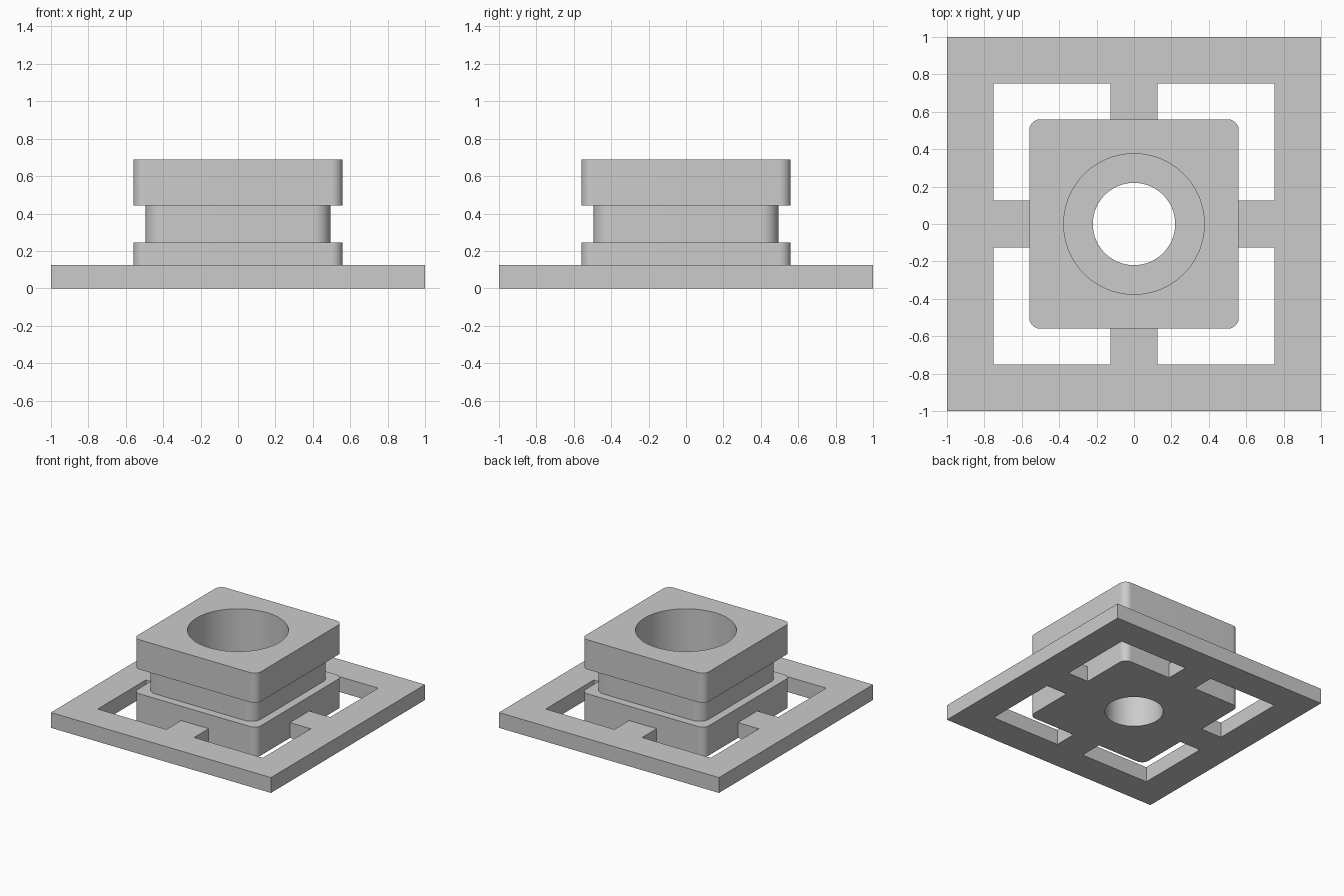
import bpy
import bmesh
from math import cos, sin, pi, radians

cube = bpy.data.objects.get("Cube")
if cube:
    bpy.data.objects.remove(cube, do_unlink=True)

grey = bpy.data.materials.new("plain grey")
grey.use_nodes = True
grey.diffuse_color = (0.6, 0.6, 0.6, 1)
grey.node_tree.nodes["Principled BSDF"].inputs["Base Color"].default_value = grey.diffuse_color

BODY, BORE, HOLE = 0.56, 0.376, 0.22


def finish(bm, name):
    bmesh.ops.recalc_face_normals(bm, faces=bm.faces)
    mesh = bpy.data.meshes.new(name)
    bm.to_mesh(mesh)
    bm.free()
    mesh.materials.append(grey)
    obj = bpy.data.objects.new(name, mesh)
    bpy.context.collection.objects.link(obj)
    return obj


def rounded_ring(bm, half, radius, z, steps=20):
    """Square outline with round corners; a circle when radius equals half."""
    ring = []
    for corner in range(4):
        mid = pi / 4 + corner * pi / 2
        offset = (half - radius) * 2 ** 0.5
        for i in range(steps + 1):
            a = corner * pi / 2 + i * pi / 2 / steps
            ring.append(bm.verts.new((offset * cos(mid) + radius * cos(a),
                                      offset * sin(mid) + radius * sin(a), z)))
    return ring


# Base plate: square frame with four spokes reaching the body
bm = bmesh.new()
cuts = [-1, -0.75, -BODY, -0.125, 0.125, BODY, 0.75, 1]
for x0, x1 in zip(cuts, cuts[1:]):
    for y0, y1 in zip(cuts, cuts[1:]):
        near, far = sorted((abs(x0 + x1) / 2, abs(y0 + y1) / 2))
        if far > 0.75 or (far > BODY and near < 0.125):
            corners = ((x0, y0), (x1, y0), (x1, y1), (x0, y1))
            bm.faces.new([bm.verts.new((x, y, 0)) for x, y in corners])
bmesh.ops.remove_doubles(bm, verts=bm.verts, dist=0.0001)
top = bmesh.ops.extrude_face_region(bm, geom=bm.faces[:], use_keep_orig=True)["geom"]
bmesh.ops.translate(bm, vec=(0, 0, 0.126),
                    verts=[v for v in top if isinstance(v, bmesh.types.BMVert)])
finish(bm, "base_frame")

# Body: stepped block with a recessed neck, a wide bore and a through hole
bm = bmesh.new()
outline = [
    (BODY, 0.06, 0), (BODY, 0.06, 0.244),
    (0.494, 0.09, 0.244), (0.494, 0.09, 0.444),
    (BODY, 0.06, 0.444), (BODY, 0.06, 0.688),
    (BORE, BORE, 0.688), (BORE, BORE, 0.28),
    (HOLE, HOLE, 0.28), (HOLE, HOLE, 0),
]
rings = [rounded_ring(bm, *row) for row in outline]
for low, high in zip(rings, rings[1:] + rings[:1]):
    for i in range(len(low)):
        j = (i + 1) % len(low)
        bm.faces.new((low[i], low[j], high[j], high[i]))
bmesh.ops.remove_doubles(bm, verts=bm.verts, dist=0.0001)
body = finish(bm, "socket_body")

bpy.ops.object.select_all(action="DESELECT")
body.select_set(True)
bpy.context.view_layer.objects.active = body
bpy.ops.object.shade_smooth_by_angle(angle=radians(30))
